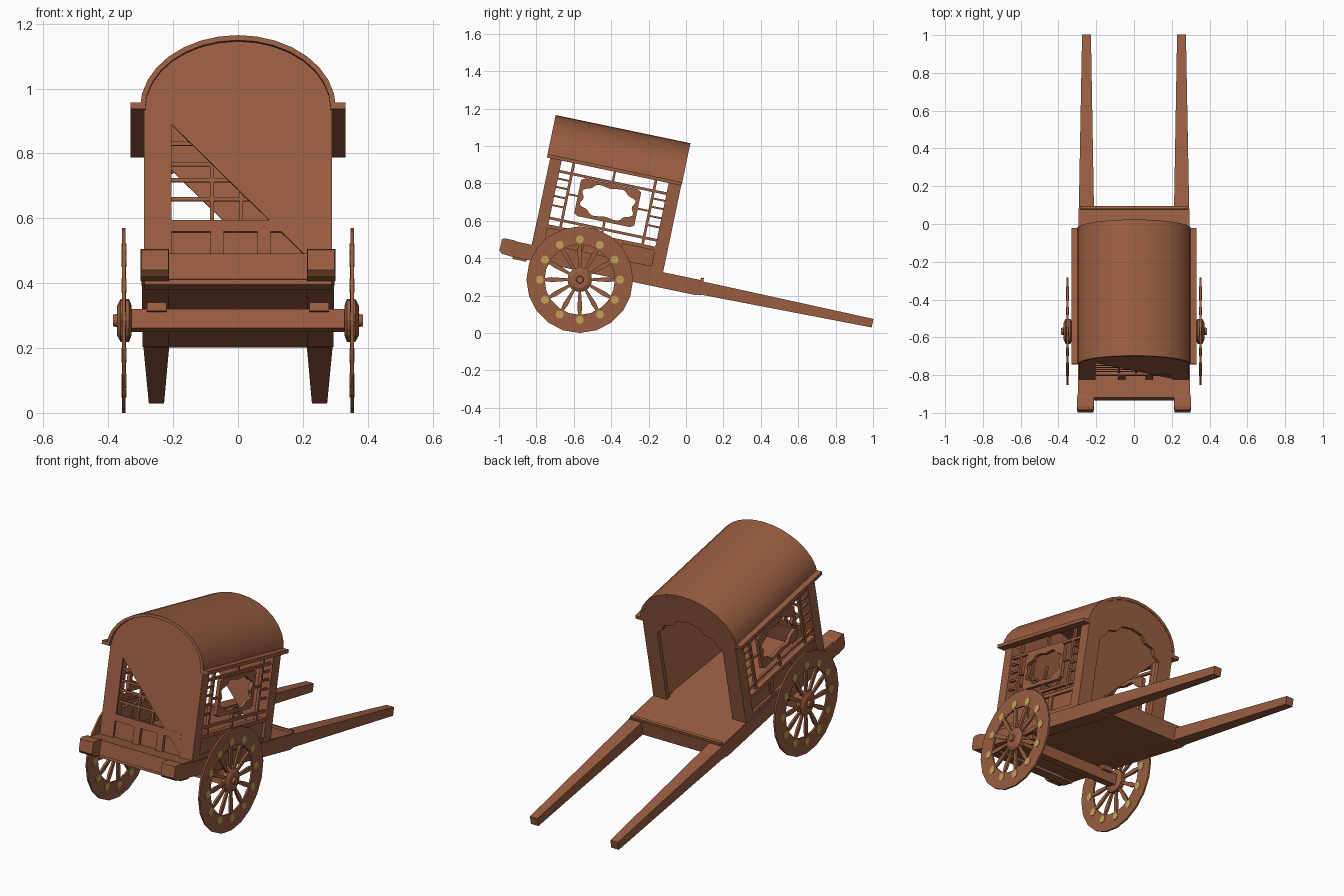
import bpy, bmesh, math
from math import sin, cos, pi, radians

if "Cube" in bpy.data.objects:
    bpy.data.objects.remove(bpy.data.objects["Cube"])

AXLE = (0, -0.568, 0.285)
TILT = radians(-11.8)


def mat(name, c):
    m = bpy.data.materials.new(name)
    m.diffuse_color = (*c, 1)
    m.use_nodes = True
    m.node_tree.nodes["Principled BSDF"].inputs["Base Color"].default_value = m.diffuse_color
    return m


WOOD = mat("brown wood", (0.32, 0.11, 0.052))
BRASS = mat("brass yellow", (0.55, 0.36, 0.10))


# Everything is modelled about the axle: x across, y along the cart, z up, then tilted
def finish(name, bm, tilt=True, m=WOOD):
    bmesh.ops.recalc_face_normals(bm, faces=bm.faces)
    me = bpy.data.meshes.new(name)
    bm.to_mesh(me)
    bm.free()
    me.materials.append(m)
    ob = bpy.data.objects.new(name, me)
    bpy.context.collection.objects.link(ob)
    ob.location = AXLE
    if tilt:
        ob.rotation_euler = (TILT, 0, 0)
    return ob


def add_box(bm, x0, x1, y0, y1, z0, z1):
    loft(bm, [[(x0, y, z0), (x1, y, z0), (x1, y, z1), (x0, y, z1)] for y in (y0, y1)])


def loft(bm, rings, caps=True, closed=False):
    vs = [[bm.verts.new(p) for p in r] for r in rings]
    n = len(vs[0])
    pairs = list(zip(vs, vs[1:])) + ([(vs[-1], vs[0])] if closed else [])
    for a, b in pairs:
        for i in range(n):
            j = (i + 1) % n
            bm.faces.new((a[i], a[j], b[j], b[i]))
    if caps and not closed:
        bm.faces.new(vs[0])
        bm.faces.new(vs[-1])


def boxes(name, items):
    bm = bmesh.new()
    for b in items:
        add_box(bm, *b)
    return finish(name, bm)


def plate(name, pts, y0, y1):
    bm = bmesh.new()
    loft(bm, [[(x, y, z) for x, z in pts] for y in (y0, y1)])
    return finish(name, bm)


def lathe(bm, prof, n, closed=False):
    loft(bm, [[(x, r * sin(2 * pi * i / n), r * cos(2 * pi * i / n)) for i in range(n)]
              for x, r in prof], closed=closed)


def arch(a, b, n=12, z=0.605):
    return [(a * cos(pi * i / n), z + b * sin(pi * i / n)) for i in range(n + 1)]


# Deck and cross rails
boxes("deck", [(-.29, .29, -.385, .65, .05, .13)])
boxes("deck_rear_rail", [(-.285, .285, .632, .648, .12, .143)])
boxes("deck_front_moulding", [(-.288, .288, -.375, -.3, .035, .055)])

# Body walls, each with a triangular opening
wall = [(-.205, .13), (-.205, .558), (.205, .148), (.205, .13), (.288, .13)]
wall += arch(.288, .215) + [(-.288, .13)]
plate("front_wall", wall, -.288, -.278)
plate("rear_wall", wall, .400, .408)

# Rear door frame with wavy top
wave = [(-.205, .55), (-.17, .575), (-.155, .61), (-.10, .625), (-.07, .66), (0, .672)]
wave += [(-x, z) for x, z in wave[-2::-1]]
plate("rear_door_frame", [(-.29, .13), (-.205, .13)] + wave + [(.205, .13), (.29, .13)]
      + arch(.288, .213), .408, .428)

# Front lower panels and lattice
boxes("front_rail", [(-.205, .205, -.289, -.27, .22, .256)]
      + [(x - .02, x + .02, -.289, -.27, .13, .22) for x in (-.065, .08)])
boxes("front_lower_panel", [(-.21, .21, -.27, -.262, .13, .23)])
boxes("front_lattice", [(x - .006, x + .006, -.278, -.266, .25, .6) for x in (-.08, .01, .1)]
      + [(-.21, .21, -.277, -.267, z - .006, z + .006) for z in (.325, .385, .435, .5)])

# Roof shell and eaves
bm = bmesh.new()
sec = arch(.302, .230, 16) + arch(.286, .214, 16)[::-1]
loft(bm, [[(x, y, z) for x, z in sec] for y in (-.306, .43)])
roof = finish("roof", bm)
bpy.context.view_layer.objects.active = roof
roof.select_set(True)
bpy.ops.object.shade_smooth_by_angle(angle=radians(35))

for s, side in ((1, "right"), (-1, "left")):
    def sbox(x0, x1, *r):
        return (min(s * x0, s * x1), max(s * x0, s * x1), *r)

    boxes(side + "_eave", [sbox(.285, .332, -.306, .43, .603, .622)])
    boxes(side + "_corner_posts", [sbox(.215, .29, -.287, -.225, .12, .61),
                                   sbox(.215, .29, .36, .427, .12, .61)])
    boxes(side + "_lower_panel", [sbox(.262, .276, -.23, .365, .12, .245),
                                  sbox(.26, .288, -.23, .365, .235, .255),
                                  sbox(.26, .288, -.23, .365, .13, .15)]
          + [sbox(.26, .286, u - .015, u + .015, .14, .24) for u in (-.03, .17)])
    # Side lattice
    bars = [sbox(.265, .28, -.23, .365, z - .007, z + .007) for z in (.29, .545)]
    bars += [sbox(.265, .281, u - .007, u + .007, .25, .61) for u in (-.158, .29)]
    bars += [sbox(.265, .279, .06, .072, a, b) for a, b in ((.25, .335), (.53, .61))]
    for z in (.36, .41, .46, .505):
        bars += [sbox(.267, .279, -.23, -.158, z - .005, z + .005),
                 sbox(.267, .279, .29, .365, z - .005, z + .005)]
    bars += [sbox(.267, .279, a, b, .43, .44) for a, b in ((-.158, -.1), (.22, .29))]
    boxes(side + "_lattice", bars)

    # Window frame with scalloped opening
    outer, inner = [], []
    N = 48
    for i in range(N):
        t = 2 * pi * (i + .5) / N
        k = 1 / max(abs(cos(t)), abs(sin(t)))
        u, w = k * cos(t), k * sin(t)
        outer.append((.062 + .164 * u, .433 + .103 * w))
        f = 1 - .24 * max(0, k - 1.12) / .29 + .05 * cos(8 * t + pi)
        inner.append((.062 + .138 * u * f, .433 + .08 * w * f))
    bm = bmesh.new()
    loft(bm, [[(s * x, u, w) for u, w in loop] for x, loop in
              ((.284, outer), (.284, inner), (.264, inner), (.264, outer))], closed=True)
    finish(side + "_window_frame", bm)

    # Shaft, tapering to the rear
    bm = bmesh.new()
    loft(bm, [[(s * a, u, c), (s * b, u, c), (s * b, u, d), (s * a, u, d)]
              for u, a, b, c, d in ((-.452, .215, .298, .064, .128), (-.435, .213, .301, .05, .134),
                                    (-.385, .213, .301, .046, .134), (-.36, .213, .297, .046, .126),
                                    (.62, .212, .294, .046, .127), (.645, .212, .292, .054, .125),
                                    (1.58, .228, .275, .069, .1155))])
    finish(side + "_shaft", bm)
    boxes(side + "_axle_bracket", [sbox(.22, .28, -.05, .05, .02, .055)])

    # Wheel rim
    bm = bmesh.new()
    lathe(bm, [(s * .347, .285), (s * .357, .285), (s * .357, .188), (s * .347, .188)], 20, True)
    finish(side + "_wheel_rim", bm, False)
    # Hub
    bm = bmesh.new()
    lathe(bm, [(s * x, r) for x, r in ((.328, .045), (.336, .066), (.362, .066), (.373, .045),
                                       (.373, .02), (.386, .018))], 16)
    finish(side + "_wheel_hub", bm, False)
    # Spokes and brass studs
    spokes, studs = bmesh.new(), bmesh.new()
    for i in range(12):
        t = i * pi / 6
        loft(spokes, [[(s * x, r * sin(t) + e * cos(t), r * cos(t) - e * sin(t))
                       for x, e in ((.346, -h), (.346, h), (.358, h), (.358, -h))]
                      for r, h in ((.05, .006), (.08, .008), (.15, .013), (.195, .007))])
        for x0, x1 in ((.355, .360), (.344, .349)):
            loft(studs, [[(s * x, .215 * sin(t) + .022 * cos(q * pi / 4), .215 * cos(t) + .022 * sin(q * pi / 4))
                          for q in range(8)] for x in (x0, x1)])
    finish(side + "_wheel_spokes", spokes, False)
    finish(side + "_wheel_studs", studs, False, BRASS)

# Axle
boxes("axle", [(-.335, .335, -.03, .03, -.03, .03)])
